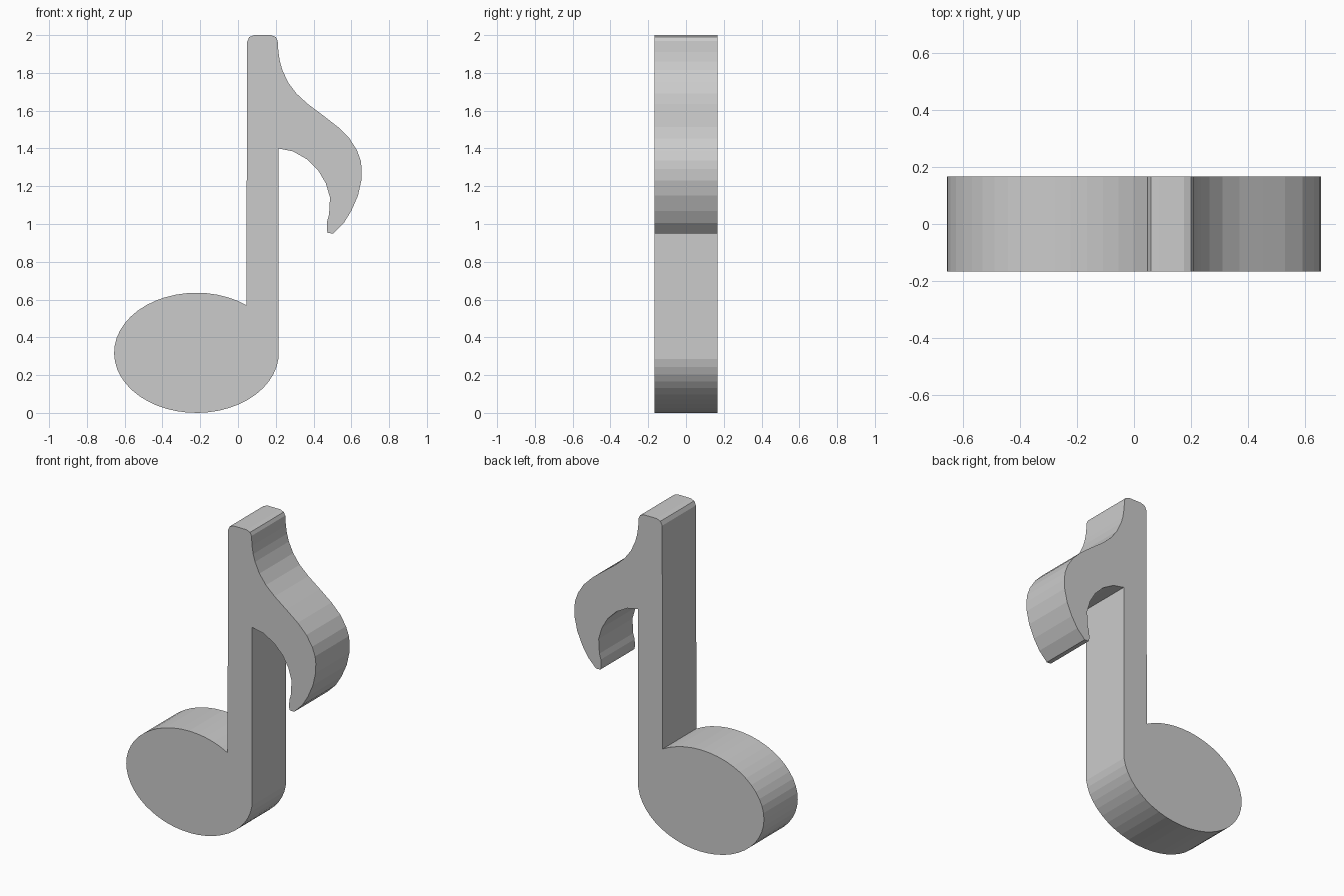
import bpy, bmesh
from math import sin, cos, radians

if "Cube" in bpy.data.objects:
    bpy.data.objects.remove(bpy.data.objects["Cube"])

HALF_DEPTH = 0.167

# Note head: open elliptical arc, from the stem's right edge clockwise to its left edge
CX, CZ, RX, RZ, SEGS = -0.22, 0.318, 0.436, 0.318, 40
START, END = radians(-6), radians(-307.4)
head = [(CX + RX * cos(START + (END - START) * i / SEGS),
         CZ + RZ * sin(START + (END - START) * i / SEGS)) for i in range(SEGS + 1)]

# Stem top with softened corners
stem = [(0.048, 1.965), (0.06, 1.99), (0.087, 2.0), (0.175, 2.0), (0.2, 1.99), (0.21, 1.97)]

# Flag: outer sweep, blunt tip, inner sweep back to the stem
flag = [(0.214, 1.91), (0.222, 1.86), (0.235, 1.815), (0.265, 1.75), (0.31, 1.69),
        (0.37, 1.635), (0.45, 1.575), (0.53, 1.513), (0.59, 1.453), (0.63, 1.39),
        (0.65, 1.335), (0.655, 1.29), (0.653, 1.23), (0.635, 1.15), (0.60, 1.07),
        (0.56, 1.005), (0.505, 0.95), (0.475, 0.952), (0.47, 0.97), (0.472, 1.015),
        (0.482, 1.05), (0.487, 1.14), (0.465, 1.215), (0.425, 1.283), (0.365, 1.343),
        (0.29, 1.385), (0.215, 1.40)]

# Extrude the outline front to back
bm = bmesh.new()
front = bm.faces.new([bm.verts.new((x, -HALF_DEPTH, z)) for x, z in head + stem + flag])
ext = bmesh.ops.extrude_face_region(bm, geom=[front], use_keep_orig=True)
back = [v for v in ext["geom"] if isinstance(v, bmesh.types.BMVert)]
bmesh.ops.translate(bm, verts=back, vec=(0, 2 * HALF_DEPTH, 0))
bmesh.ops.recalc_face_normals(bm, faces=bm.faces)

mesh = bpy.data.meshes.new("music_note")
bm.to_mesh(mesh)
bm.free()
bpy.context.collection.objects.link(bpy.data.objects.new("music_note", mesh))
